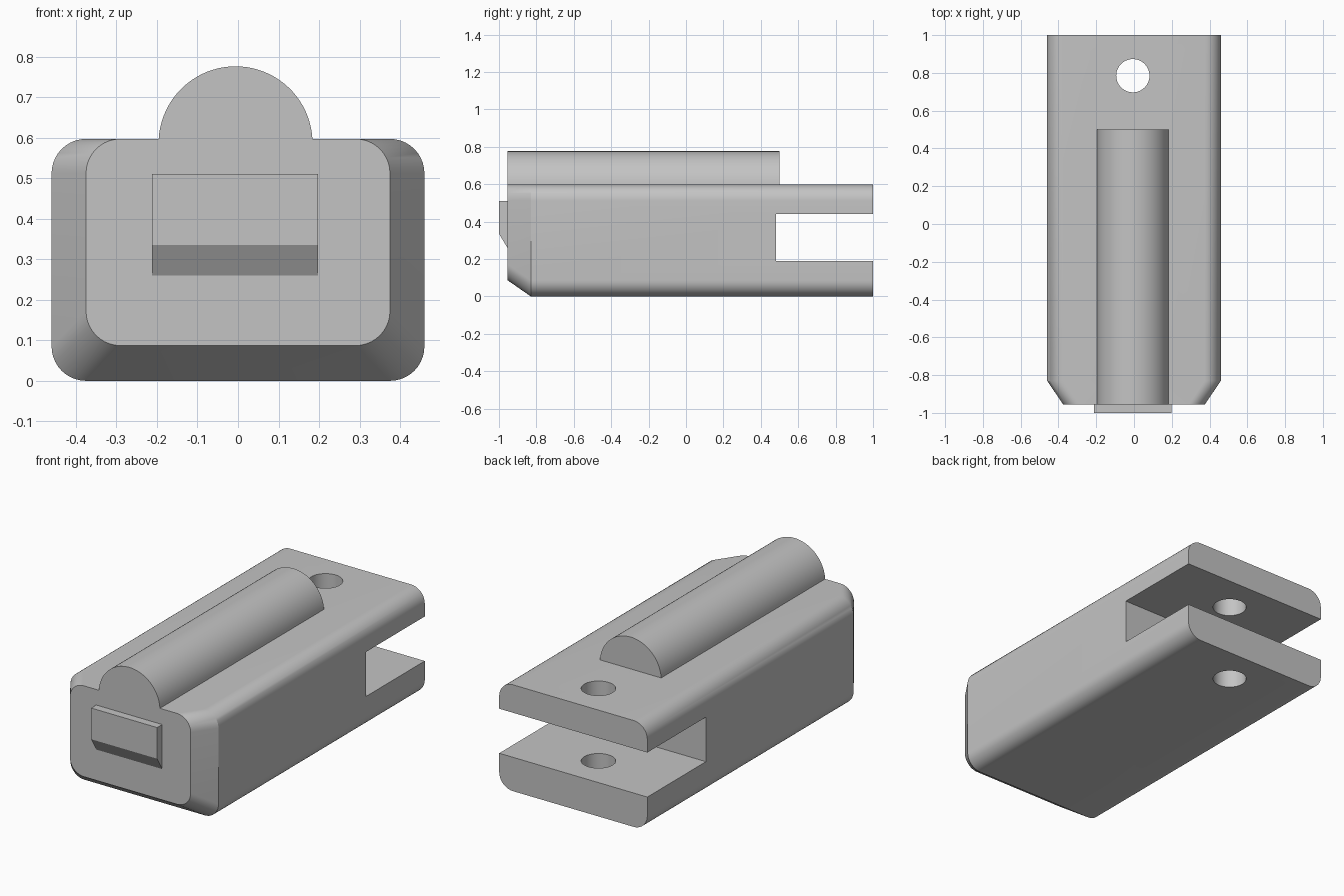
import bpy
import bmesh
from math import asin, cos, pi, radians, sin

if "Cube" in bpy.data.objects:
    bpy.data.objects.remove(bpy.data.objects["Cube"], do_unlink=True)

GREY = (0.55, 0.55, 0.55, 1)
mat = bpy.data.materials.new("plain grey")
mat.use_nodes = True
mat.diffuse_color = GREY
mat.node_tree.nodes["Principled BSDF"].inputs["Base Color"].default_value = GREY


def rounded_rect(half, bottom, top, r, y, steps=10):
    """Ring of points in the xz plane at depth y."""
    ring = []
    corners = [(half - r, top - r), (r - half, top - r),
               (r - half, bottom + r), (half - r, bottom + r)]
    for i, (cx, cz) in enumerate(corners):
        for k in range(steps + 1):
            a = (i + k / steps) * pi / 2
            ring.append((cx + r * cos(a), y, cz + r * sin(a)))
    return ring


def loft(name, rings):
    """Closed solid skinned through rings with equal point counts."""
    bm = bmesh.new()
    loops = [[bm.verts.new(p) for p in ring] for ring in rings]
    n = len(loops[0])
    for a, b in zip(loops, loops[1:]):
        for i in range(n):
            j = (i + 1) % n
            bm.faces.new((a[i], a[j], b[j], b[i]))
    bm.faces.new(loops[0])
    bm.faces.new(loops[-1])
    bmesh.ops.recalc_face_normals(bm, faces=bm.faces)
    mesh = bpy.data.meshes.new(name)
    bm.to_mesh(mesh)
    bm.free()
    obj = bpy.data.objects.new(name, mesh)
    bpy.context.collection.objects.link(obj)
    mesh.materials.append(mat)
    return obj


def smooth(obj):
    bpy.ops.object.select_all(action="DESELECT")
    obj.select_set(True)
    bpy.context.view_layer.objects.active = obj
    bpy.ops.object.shade_smooth_by_angle(angle=radians(30))


def cut(obj, cutter):
    mod = obj.modifiers.new(cutter.name, "BOOLEAN")
    mod.operation = "DIFFERENCE"
    mod.solver = "EXACT"
    mod.object = cutter
    bpy.context.view_layer.objects.active = obj
    bpy.ops.object.modifier_apply(modifier=mod.name)
    bpy.data.objects.remove(cutter, do_unlink=True)


TOP, FRONT, BACK = 0.597, -0.955, 1.0

# Main body with a tapered nose
body = loft("body", [
    rounded_rect(0.375, 0.087, TOP, 0.085, FRONT),
    rounded_rect(0.46, 0, TOP, 0.085, -0.83),
    rounded_rect(0.46, 0, TOP, 0.085, BACK),
])

# Open slot across the rear
bpy.ops.mesh.primitive_cube_add(size=1, location=(0, 0.98, 0.315))
slot = bpy.context.object
slot.name = "slot_cutter"
slot.scale = (2, 1, 0.25)
slot.hide_render = True
cut(body, slot)

# Vertical pin hole through both fork arms
bpy.ops.mesh.primitive_cylinder_add(vertices=48, radius=0.088, depth=2,
                                    location=(-0.006, 0.785, 0.3))
hole = bpy.context.object
hole.name = "pin_hole_cutter"
hole.hide_render = True
cut(body, hole)
smooth(body)

# Rounded rail on top
R, CX, CZ = 0.19, -0.006, 0.586
start = asin((TOP - CZ) / R)
arc = [start + (pi - 2 * start) * k / 40 for k in range(41)]
rail = loft("top_rail", [[(CX + R * cos(a), y, CZ + R * sin(a)) for a in arc]
                         for y in (FRONT, 0.5)])
smooth(rail)

# Raised front tab with a sloped lower edge
tab_profile = [(FRONT, 0.51), (-1, 0.51), (-1, 0.335), (FRONT, 0.26)]
tab = loft("front_tab", [[(x, y, z) for y, z in tab_profile]
                         for x in (-0.212, 0.198)])
smooth(tab)
